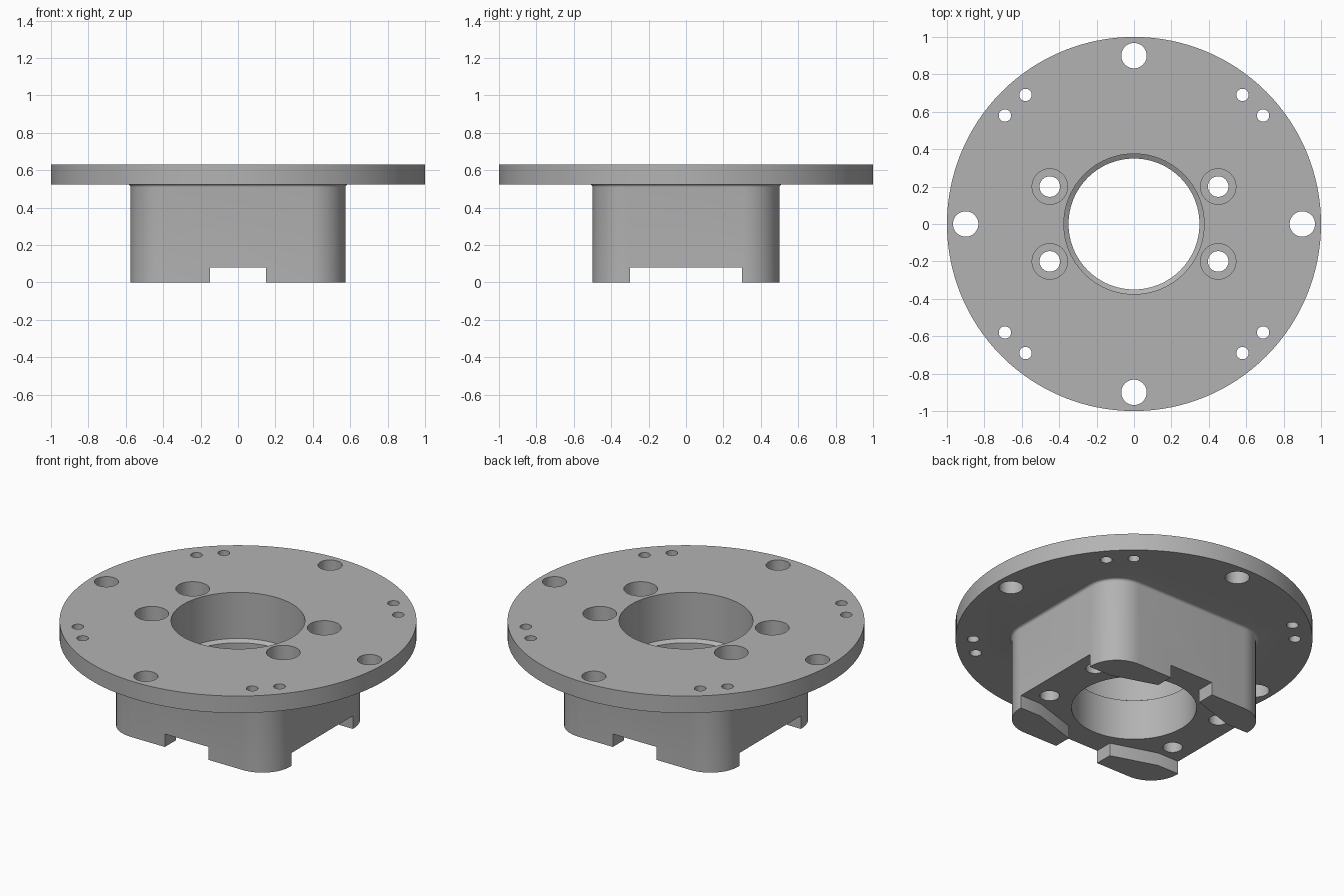
import bpy
import bmesh
from math import sin, cos, pi, radians

default = bpy.data.objects.get("Cube")
if default:
    bpy.data.objects.remove(default, do_unlink=True)

metal = bpy.data.materials.new("machined grey")
metal.use_nodes = True
GREY = (0.45, 0.45, 0.45, 1)
metal.diffuse_color = GREY
metal.node_tree.nodes["Principled BSDF"].inputs["Base Color"].default_value = GREY


def loft(name, rings):
    """Closed solid through (outline, height) pairs with equal point counts."""
    bm = bmesh.new()
    loops = [[bm.verts.new((x, y, z)) for x, y in pts] for pts, z in rings]
    n = len(loops[0])
    for a, b in zip(loops, loops[1:]):
        for i in range(n):
            j = (i + 1) % n
            bm.faces.new((a[i], a[j], b[j], b[i]))
    bm.faces.new(loops[0][::-1])
    bm.faces.new(loops[-1])
    bmesh.ops.recalc_face_normals(bm, faces=bm.faces[:])
    mesh = bpy.data.meshes.new(name)
    bm.to_mesh(mesh)
    bm.free()
    mesh.materials.append(metal)
    obj = bpy.data.objects.new(name, mesh)
    bpy.context.collection.objects.link(obj)
    return obj


def circle(r, cx=0, cy=0, n=32):
    return [(cx + r * cos(2 * pi * i / n), cy + r * sin(2 * pi * i / n)) for i in range(n)]


def rounded_rect(hx, hy, r, steps=12):
    pts = []
    for k, (sx, sy) in enumerate(((1, 1), (-1, 1), (-1, -1), (1, -1))):
        for i in range(steps + 1):
            a = (k + i / steps) * pi / 2
            pts.append((sx * (hx - r) + r * cos(a), sy * (hy - r) + r * sin(a)))
    return pts


def combine(target, tool, operation):
    tool.hide_render = True
    mod = target.modifiers.new("bool", "BOOLEAN")
    mod.operation = operation
    mod.solver = "EXACT"
    mod.object = tool
    bpy.context.view_layer.objects.active = target
    bpy.ops.object.modifier_apply(modifier=mod.name)
    bpy.data.objects.remove(tool, do_unlink=True)


def drill(x, y, r, low=-0.1, high=0.8):
    tool = loft("drill", [(circle(r, x, y), low), (circle(r, x, y), high)])
    combine(adapter, tool, "DIFFERENCE")


# Round flange
BASE, TOP = 0.525, 0.63
rim = circle(1, n=128)
adapter = loft("flanged_adapter", [(rim, BASE), (rim, TOP)])

# Rounded block with a small fillet where it meets the flange
FILLET = 0.016
rings = [(rounded_rect(0.575, 0.5, 0.19), 0)]
for i in range(6):
    a = i / 5 * pi / 2
    grow = FILLET * (1 - cos(a))
    rings.append((rounded_rect(0.575 + grow, 0.5 + grow, 0.19 + grow),
                  BASE - FILLET + FILLET * sin(a)))
rings.append((rings[-1][0], BASE + 0.05))
combine(adapter, loft("block", rings), "UNION")

# Cross-shaped recess underneath, leaving four corner feet
quarter = [(0.7, 0.3), (0.43, 0.3), (0.15, 0.39), (0.15, 0.7)]
half = quarter + [(-x, y) for x, y in quarter[::-1]]
cross = half + [(-x, -y) for x, y in half]
combine(adapter, loft("recess", [(cross, -0.1), (cross, 0.08)]), "DIFFERENCE")

# Stepped centre bore with a bevelled ledge
small, large = circle(0.35, n=96), circle(0.375, n=96)
bore = [(small, -0.1), (small, 0.33), (large, 0.345), (large, 0.8)]
combine(adapter, loft("bore", bore), "DIFFERENCE")

# Four counterbored screw holes through the block
for sx in (1, -1):
    for sy in (1, -1):
        drill(sx * 0.45, sy * 0.2, 0.055)
        drill(sx * 0.45, sy * 0.2, 0.095, low=0.3)
        # Pairs of small pin holes near the rim
        drill(sx * 0.58, sy * 0.69, 0.033)
        drill(sx * 0.69, sy * 0.58, 0.033)

# Four large mounting holes in the flange
for k in range(4):
    drill(0.9 * cos(k * pi / 2), 0.9 * sin(k * pi / 2), 0.068)

bpy.ops.object.select_all(action="DESELECT")
adapter.select_set(True)
bpy.context.view_layer.objects.active = adapter
bpy.ops.object.shade_smooth_by_angle(angle=radians(30))
